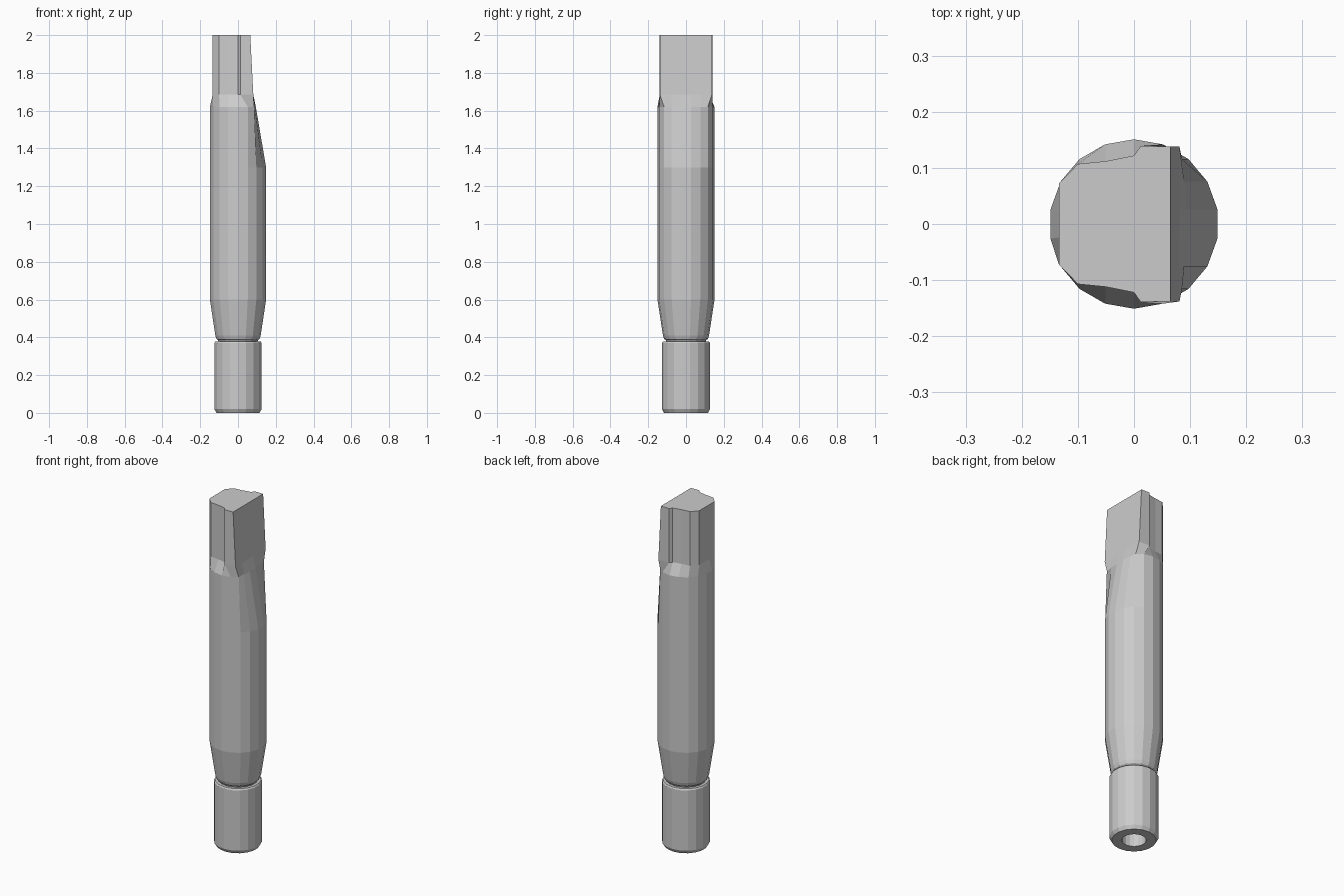
import bpy, bmesh
from math import radians, cos, sin

if "Cube" in bpy.data.objects:
    bpy.data.objects.remove(bpy.data.objects["Cube"])

SIDES = 18
ANGLES = [radians(10 + 20 * i) for i in range(SIDES)]


def circle(r, z):
    return [(r * cos(a), r * sin(a), z) for a in ANGLES]


def loft(name, rings, cap_start=True, cap_end=True, closed=False):
    """Skin a stack of rings with quads."""
    bm = bmesh.new()
    loops = [[bm.verts.new(p) for p in ring] for ring in rings]
    pairs = list(zip(loops, loops[1:]))
    if closed:
        pairs.append((loops[-1], loops[0]))
    for a, b in pairs:
        for i in range(SIDES):
            j = (i + 1) % SIDES
            bm.faces.new((a[i], a[j], b[j], b[i]))
    if cap_start:
        bm.faces.new(loops[0][::-1])
    if cap_end:
        bm.faces.new(loops[-1])
    bmesh.ops.recalc_face_normals(bm, faces=bm.faces[:])
    mesh = bpy.data.meshes.new(name)
    bm.to_mesh(mesh)
    bm.free()
    obj = bpy.data.objects.new(name, mesh)
    bpy.context.collection.objects.link(obj)
    return obj


# Head cross-section: half outline from the flat front to the back, mirrored in y
HALF = [(0.065, 0.027), (0.065, 0.08), (0.065, 0.138), (0.012, 0.139), (0.0, 0.122),
        (-0.05, 0.112), (-0.1, 0.107), (-0.134, 0.072), (-0.134, 0.024)]


def head(z, front):
    half = [(front if x > 0.06 else x, y) for x, y in HALF]
    full = half + [(x, -y) for x, y in reversed(half)]
    return [(x, y, z) for x, y in full]


def flattened(r, z, limit):
    return [(min(x, limit + 0.1 * (0.12 - abs(y))), y, z) for x, y, z in circle(r, z)]


# Shaft: tapered lower end, long body, flattened side, keyed head
loft("shaft", [
    circle(0.105, 0.375), circle(0.107, 0.385), circle(0.116, 0.392), circle(0.122, 0.41),
    circle(0.151, 0.60), circle(0.151, 1.30),
    flattened(0.151, 1.62, 0.085),
    head(1.685, 0.081), head(2.0, 0.065),
])

# Hollow base sleeve with chamfered rims and a blind bore
loft("base_sleeve", [
    circle(0.063, 0.35), circle(0.063, 0.0), circle(0.116, 0.0), circle(0.127, 0.02),
    circle(0.127, 0.37), circle(0.122, 0.378),
])
